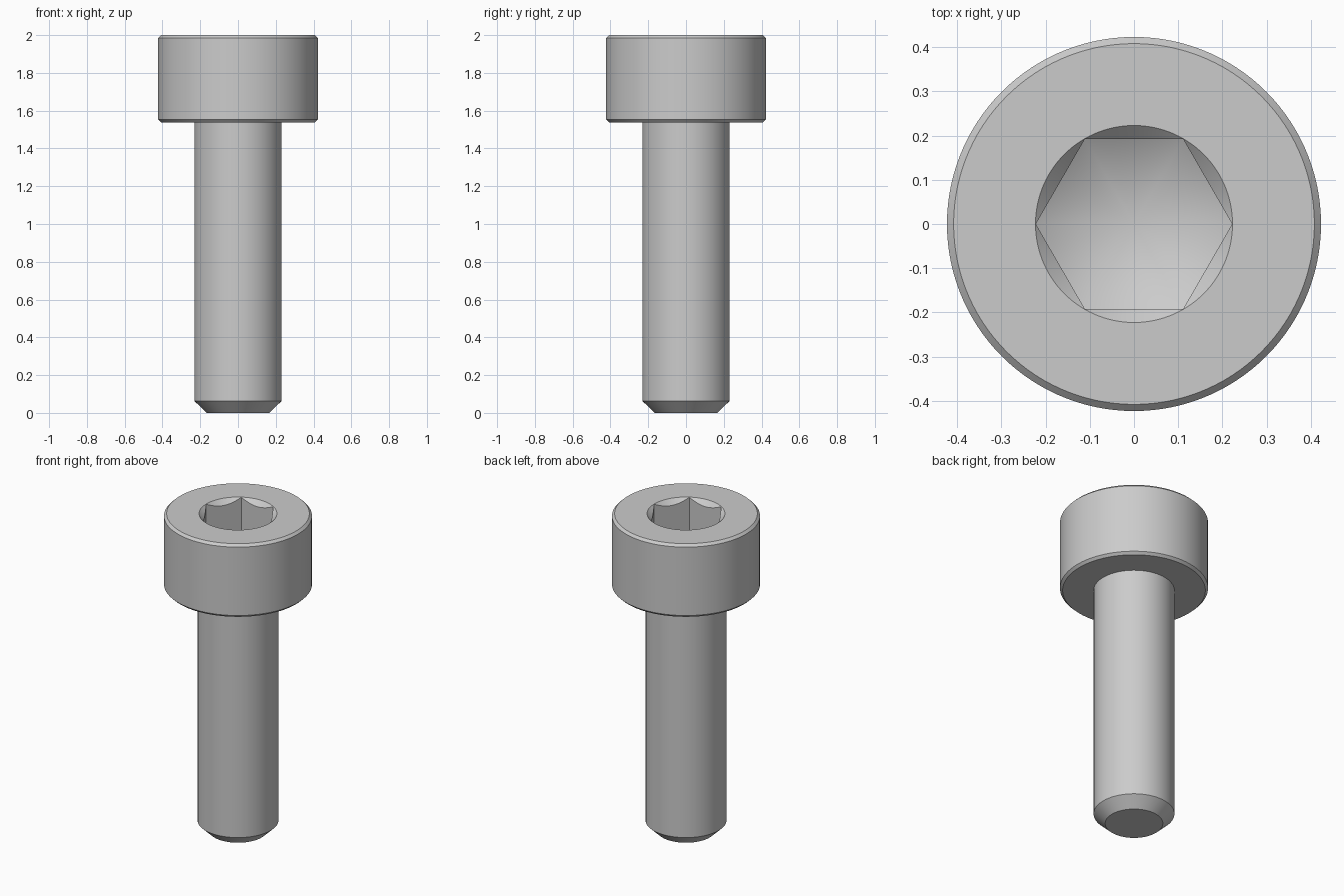
import bpy, bmesh
from math import cos, sin, tan, pi, radians

if "Cube" in bpy.data.objects:
    bpy.data.objects.remove(bpy.data.objects["Cube"])

SEG = 120            # divisible by 6 so the hex corners land on vertices
HEAD_R, SHANK_R = 0.423, 0.231
APOTHEM, RIM_R = 0.1923, 0.2228
SOCKET_DEPTH = 0.21  # depth of the socket walls at the hex corners
CORNER_R = APOTHEM / cos(pi / 6)
TIP_Z = 2 - SOCKET_DEPTH - CORNER_R * tan(radians(30))


def hex_radius(a):
    """Distance from the axis to the hexagon at angle a (corner on +x)."""
    return APOTHEM / cos((a % (pi / 3)) - pi / 6)


def circle(r, z):
    return lambda a: (r, z)


def socket_top(a):       # where the countersink meets the hex walls
    h = hex_radius(a)
    return h, 2 - (RIM_R - h)


def socket_bottom(a):    # where the hex walls meet the drilled cone
    h = hex_radius(a)
    return h, TIP_Z + h * tan(radians(30))


# Rings from the shank tip, up over the head and down into the socket
rings = [
    circle(0.165, 0), circle(SHANK_R, 0.063),
    circle(SHANK_R, 1.5385), circle(0.408, 1.5385),
    circle(HEAD_R, 1.5535), circle(HEAD_R, 1.985),
    circle(0.408, 2), circle(RIM_R, 2),
    socket_top, socket_bottom,
]

bm = bmesh.new()
loops = []
for ring in rings:
    loop = []
    for i in range(SEG):
        a = 2 * pi * i / SEG
        r, z = ring(a)
        loop.append(bm.verts.new((r * cos(a), r * sin(a), z)))
    loops.append(loop)

# Flat tip, side walls and conical socket floor
bm.faces.new(loops[0][::-1])
for low, high in zip(loops, loops[1:]):
    for i in range(SEG):
        j = (i + 1) % SEG
        bm.faces.new((low[i], low[j], high[j], high[i]))
apex = bm.verts.new((0, 0, TIP_Z))
for i in range(SEG):
    bm.faces.new((loops[-1][i], loops[-1][(i + 1) % SEG], apex))
bmesh.ops.recalc_face_normals(bm, faces=bm.faces)

mesh = bpy.data.meshes.new("socket_head_screw")
bm.to_mesh(mesh)
bm.free()
screw = bpy.data.objects.new("socket_head_screw", mesh)
bpy.context.collection.objects.link(screw)

# Smooth round walls, crisp edges
bpy.context.view_layer.objects.active = screw
screw.select_set(True)
bpy.ops.object.shade_smooth_by_angle(angle=radians(25))
